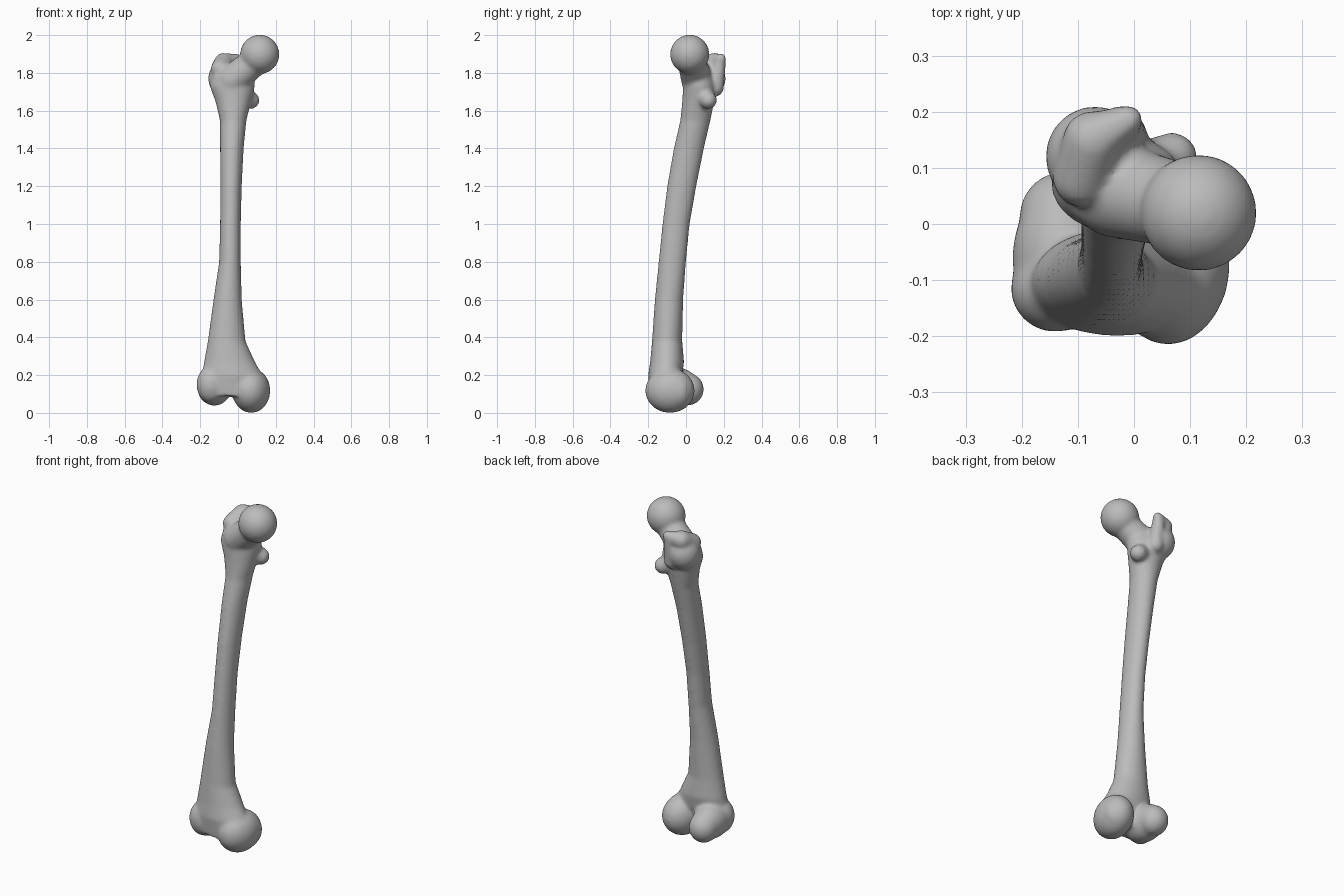
import bpy
import bmesh
import math
from mathutils import Matrix, Vector

old_cube = bpy.data.objects.get("Cube")
if old_cube:
    bpy.data.objects.remove(old_cube, do_unlink=True)

# Plain grey bone colour
bone_grey = bpy.data.materials.new("bone_grey")
bone_grey.use_nodes = True
colour = (0.5, 0.5, 0.5, 1)
bone_grey.diffuse_color = colour
bone_grey.node_tree.nodes["Principled BSDF"].inputs["Base Color"].default_value = colour

bm = bmesh.new()


def blob(centre, radii, turn=0):
    """Ellipsoid, optionally turned about the vertical axis."""
    matrix = (Matrix.Translation(centre) @ Matrix.Rotation(math.radians(turn), 4, "Z")
              @ Matrix.Diagonal((*radii, 1)))
    bmesh.ops.create_uvsphere(bm, u_segments=32, v_segments=20, radius=1, matrix=matrix)


def limb(start, end, start_radius, end_radius):
    """Tapered round bar between two points."""
    start, end = Vector(start), Vector(end)
    axis = end - start
    turn = axis.to_track_quat("Z", "Y").to_matrix().to_4x4()
    bmesh.ops.create_cone(bm, cap_ends=True, segments=32, radius1=start_radius,
                          radius2=end_radius, depth=axis.length,
                          matrix=Matrix.Translation((start + end) / 2) @ turn)
    blob(start, [start_radius] * 3)
    blob(end, [end_radius] * 3)


def loft(sections, sides=32):
    """Skin of rounded rings, each given by height and its x and y limits."""
    rings = []
    for z, left, right, front, back in sections:
        ring = []
        for step in range(sides):
            angle = math.tau * step / sides
            x = (left + right) / 2 + (right - left) / 2 * math.cos(angle)
            y = (front + back) / 2 + (back - front) / 2 * math.sin(angle)
            ring.append(bm.verts.new((x, y, z)))
        rings.append(ring)
    for lower, upper in zip(rings, rings[1:]):
        for step in range(sides):
            following = (step + 1) % sides
            bm.faces.new((lower[step], lower[following], upper[following], upper[step]))
    bm.faces.new(rings[0][::-1])
    bm.faces.new(rings[-1])


# Bowed shaft, flaring at both ends
loft([
    (.09, -.17, .12, -.19, -.06),
    (.2, -.19, .13, -.2, -.02),
    (.27, -.18, .09, -.19, -.01),
    (.38, -.16, .04, -.18, -.02),
    (.6, -.13, .02, -.165, -.015),
    (.8, -.1, .015, -.145, 0),
    (1, -.095, .015, -.125, .02),
    (1.2, -.094, .02, -.1, .055),
    (1.4, -.095, .03, -.065, .095),
    (1.55, -.096, .045, -.03, .13),
    (1.65, -.12, .07, -.02, .15),
    (1.73, -.15, .09, -.015, .16),
    (1.79, -.13, .08, -.01, .14),
])

# Ball head and neck
blob((.115, .02, 1.898), (.104, .104, .104))
limb((-.03, .06, 1.76), (.09, .03, 1.86), .085, .075)

# Greater trochanter with its hooked crest
blob((-.07, .12, 1.77), (.088, .09, .095))
limb((-.095, .08, 1.82), (-.075, .15, 1.855), .05, .052)
limb((-.075, .15, 1.855), (-.01, .185, 1.875), .052, .028)
limb((-.02, .18, 1.86), (-.02, .155, 1.72), .032, .045)

# Lesser trochanter
limb((.02, .09, 1.68), (.068, .118, 1.655), .06, .046)

# Lateral condyle
blob((-.125, -.06, .14), (.092, .13, .102))
blob((-.14, -.115, .15), (.08, .078, .1))
blob((-.125, .012, .125), (.08, .082, .085))

# Medial condyle
blob((.07, -.085, .118), (.1, .132, .118), -10)
blob((.09, -.04, .115), (.08, .074, .095))

# Fuse the parts into one smooth bone
mesh = bpy.data.meshes.new("thigh_bone")
bmesh.ops.recalc_face_normals(bm, faces=bm.faces)
bm.to_mesh(mesh)
bm.free()
bone = bpy.data.objects.new("thigh_bone", mesh)
bpy.context.collection.objects.link(bone)
mesh.materials.append(bone_grey)

fuse = bone.modifiers.new("fuse", "REMESH")
fuse.mode = "VOXEL"
fuse.voxel_size = .009
fuse.use_smooth_shade = True
soften = bone.modifiers.new("soften", "SMOOTH")
soften.factor = .5
soften.iterations = 12
